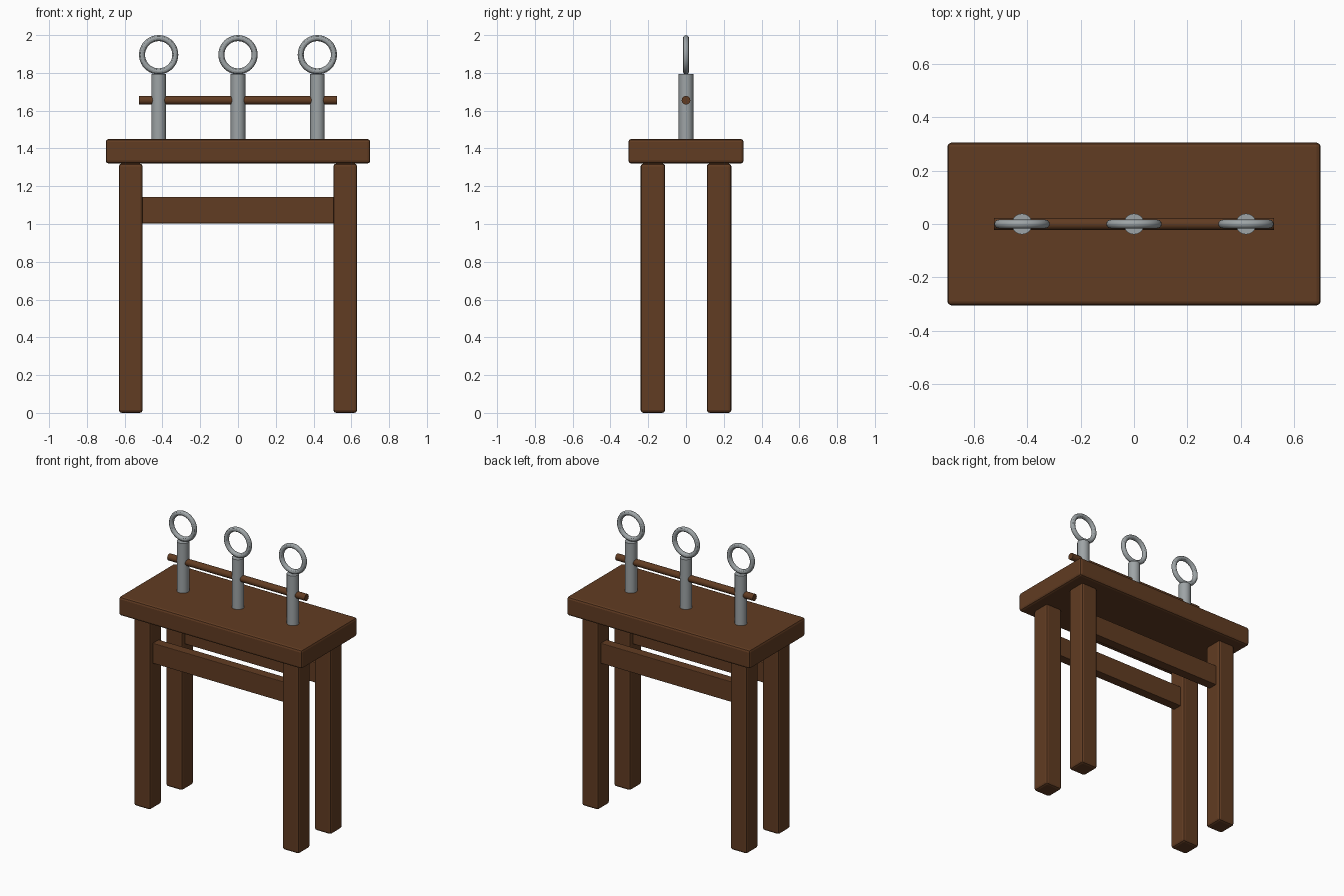
import bpy
from math import pi

cube = bpy.data.objects.get("Cube")
if cube:
    bpy.data.objects.remove(cube, do_unlink=True)


def make_material(name, rgb):
    mat = bpy.data.materials.new(name)
    mat.use_nodes = True
    mat.diffuse_color = (*rgb, 1)
    mat.node_tree.nodes["Principled BSDF"].inputs["Base Color"].default_value = (*rgb, 1)
    return mat


wood = make_material("brown wood", (0.12, 0.045, 0.016))
metal = make_material("grey metal", (0.34, 0.37, 0.38))


def finish(name, mat):
    obj = bpy.context.object
    obj.name = name
    obj.data.materials.append(mat)
    return obj


def board(name, size, location, bevel):
    """Wooden block with rounded edges."""
    bpy.ops.mesh.primitive_cube_add(size=1, location=location)
    obj = finish(name, wood)
    obj.scale = size
    bpy.ops.object.transform_apply(location=False, rotation=False, scale=True)
    mod = obj.modifiers.new("rounded edges", 'BEVEL')
    mod.width = bevel
    mod.segments = 2
    return obj


def cylinder(name, mat, radius, depth, location, sides, rotation=(0, 0, 0)):
    bpy.ops.mesh.primitive_cylinder_add(vertices=sides, radius=radius, depth=depth,
                                        location=location, rotation=rotation)
    bpy.ops.object.shade_smooth_by_angle()
    return finish(name, mat)


# Table top
board("table_top", (1.4, 0.61, 0.13), (0, 0, 1.385), 0.015)

# Four legs and the front and back rails
for depth_name, y in (("front", -0.175), ("back", 0.175)):
    for side_name, x in (("right", -0.568), ("left", 0.568)):
        board(f"{depth_name}_{side_name}_leg", (0.126, 0.13, 1.32), (x, y, 0.66), 0.015)
    board(f"{depth_name}_rail", (1.03, 0.065, 0.14), (0, y, 1.073), 0.004)

# Upright pins, each with a ring on top
for place, x in (("right", -0.42), ("middle", 0), ("left", 0.42)):
    cylinder(f"{place}_pin", metal, 0.039, 0.36, (x, 0, 1.613), 24)
    bpy.ops.mesh.primitive_torus_add(major_radius=0.088, minor_radius=0.016,
                                     major_segments=40, minor_segments=12,
                                     location=(x, 0, 1.896), rotation=(pi / 2, 0, 0))
    bpy.ops.object.shade_smooth_by_angle()
    finish(f"{place}_ring", metal)

# Rod running through the pins
cylinder("cross_rod", wood, 0.023, 1.05, (0, 0, 1.655), 16, (0, pi / 2, 0))
